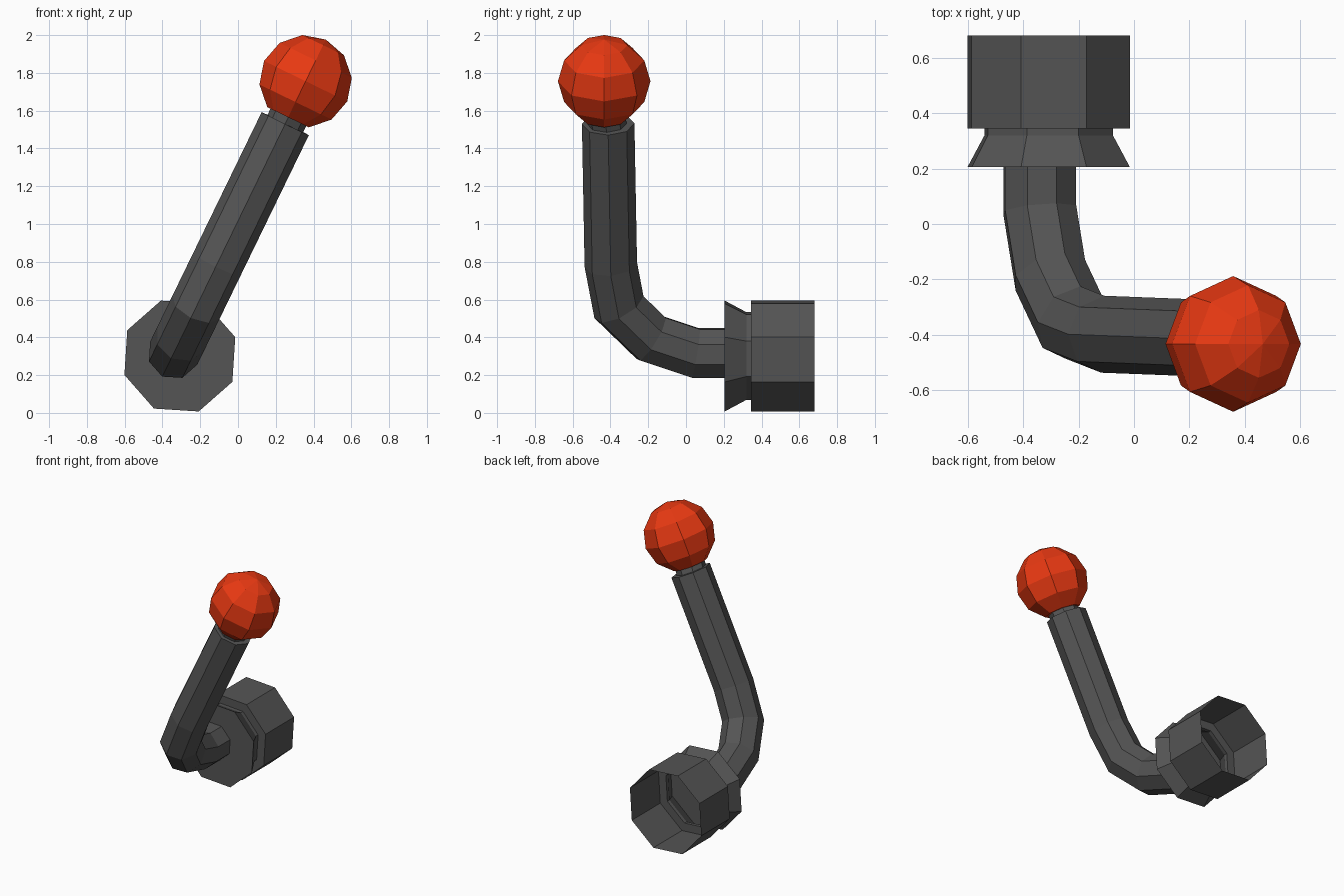
import bpy, bmesh
from math import sin, cos, pi, radians
from mathutils import Vector

if "Cube" in bpy.data.objects:
    bpy.data.objects.remove(bpy.data.objects["Cube"])

LEAN = Vector((0.437, 0, 0.899)).normalized()   # direction the lever leans in the xz plane
SIDE = Vector((LEAN.z, 0, -LEAN.x))
Y = Vector((0, 1, 0))
ROOT = Vector((-0.34, 0, 0.317))


def material(name, rgb):
    m = bpy.data.materials.new(name)
    m.diffuse_color = (*rgb, 1)
    m.use_nodes = True
    m.node_tree.nodes["Principled BSDF"].inputs["Base Color"].default_value = m.diffuse_color
    return m


def ring(center, a, b, ra, rb, offset=0.0, n=8):
    return [center + a * ra * cos(offset + i * 2 * pi / n) + b * rb * sin(offset + i * 2 * pi / n)
            for i in range(n)]


def loft(name, rings, mat, cap_start=False, cap_end=False, pole=None):
    bm = bmesh.new()
    loops = [[bm.verts.new(p) for p in r] for r in rings]
    n = len(loops[0])
    for r0, r1 in zip(loops, loops[1:]):
        for i in range(n):
            j = (i + 1) % n
            bm.faces.new((r0[i], r0[j], r1[j], r1[i]))
    if cap_start:
        bm.faces.new(loops[0])
    if cap_end:
        bm.faces.new(loops[-1])
    if pole is not None:
        top = bm.verts.new(pole)
        for i in range(n):
            bm.faces.new((loops[-1][i], loops[-1][(i + 1) % n], top))
    bmesh.ops.recalc_face_normals(bm, faces=bm.faces)
    me = bpy.data.meshes.new(name)
    bm.to_mesh(me)
    bm.free()
    me.materials.append(mat)
    ob = bpy.data.objects.new(name, me)
    bpy.context.collection.objects.link(ob)
    return ob


dark = material("dark_metal", (0.09, 0.09, 0.09))
red = material("red_knob", (0.8, 0.04, 0.006))

# Base socket: flared collar, step and sleeve, open at the back
profile = [(0.205, 0.31), (0.32, 0.245), (0.345, 0.245), (0.345, 0.31), (0.68, 0.31)]
X, Z = Vector((1, 0, 0)), Vector((0, 0, 1))
loft("base_socket",
     [ring(Vector((-0.308, y, 0.301)), X, Z, r, r, radians(18.8)) for y, r in profile],
     dark, cap_start=True)

# Bent lever: octagonal tube with mitred bends, path given as (y, distance along lean)
path = [(0.205, 0), (0.05, 0), (-0.185, 0.087), (-0.355, 0.27), (-0.398, 0.52), (-0.412, 1.35)]
pts = [ROOT + Y * y + LEAN * s for y, s in path]
rings = []
for i, p in enumerate(pts):
    d_in = (p - pts[max(i - 1, 0)]) if i else pts[1] - pts[0]
    d_out = (pts[i + 1] - p) if i < len(pts) - 1 else d_in
    d_in, d_out = d_in.normalized(), d_out.normalized()
    tangent = (d_in + d_out).normalized()
    rings.append(ring(p, SIDE, SIDE.cross(tangent), 0.139, 0.139 / tangent.dot(d_in)))
loft("lever", rings, dark, cap_end=True)

# Neck between lever and knob
loft("neck", [ring(ROOT + Y * y + LEAN * s, SIDE, Y, 0.105, 0.105)
              for y, s in ((-0.418, 1.345), (-0.43, 1.41))], dark)

# Ball knob: eight segments, six rings, flat underneath
center, R = Vector((0.358, -0.433, 1.756)), 0.245
loft("knob", [ring(center + LEAN * R * cos(t), SIDE, Y, R * sin(t), R * sin(t))
              for t in (radians(a) for a in (150, 120, 90, 60, 30))],
     red, cap_start=True, pole=center + LEAN * R)
